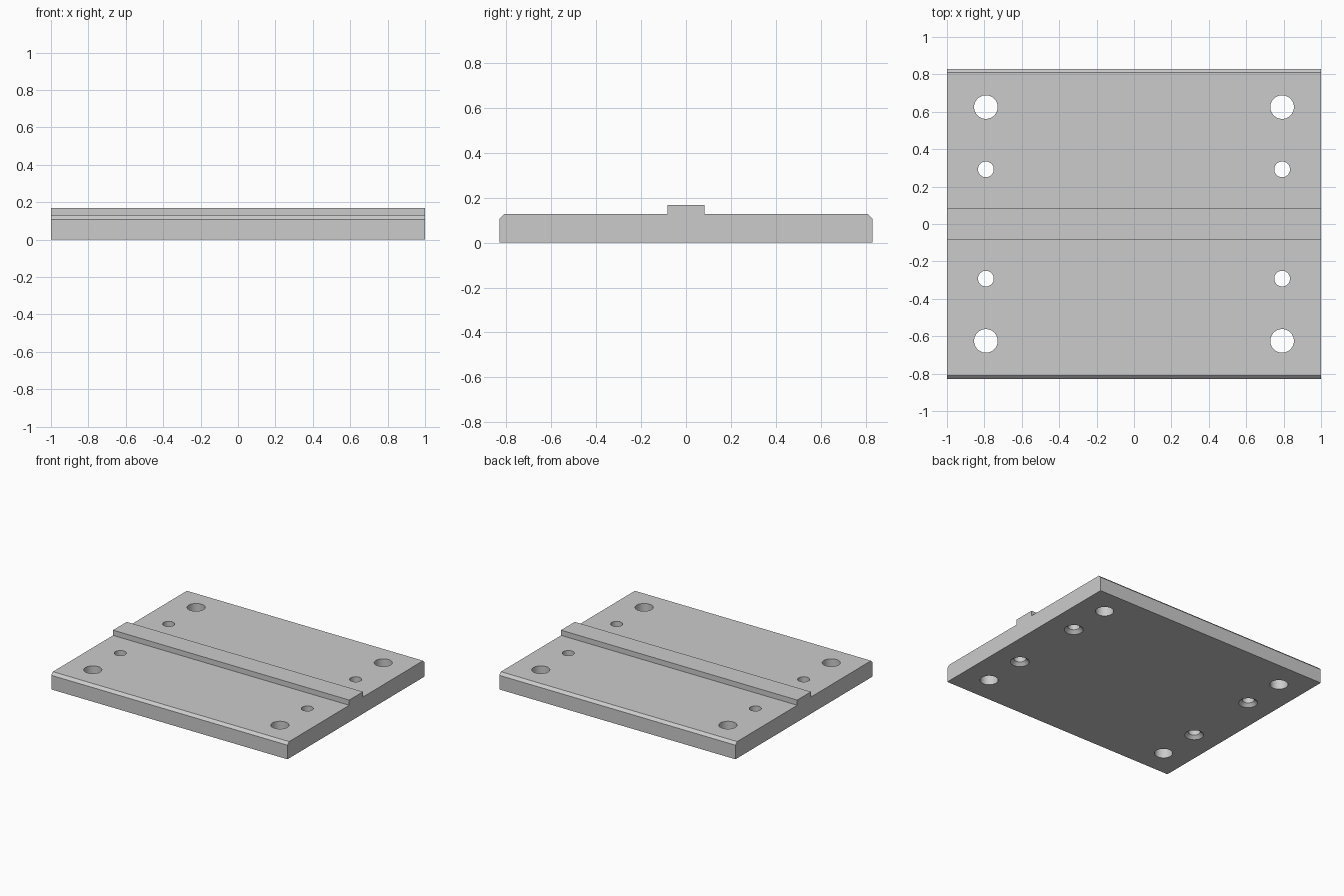
import bpy, bmesh
from math import radians
from mathutils import Matrix

cube = bpy.data.objects.get("Cube")
if cube:
    bpy.data.objects.remove(cube, do_unlink=True)

HALF_X, HALF_Y = 1.0, 0.83
PLATE_TOP, RIDGE_TOP, RIDGE_HALF = 0.128, 0.168, 0.083
CHAMFER = 0.02
BOLT_R, SCREW_R, SINK = 0.063, 0.042, 0.024

metal = bpy.data.materials.new("grey metal")
metal.use_nodes = True
grey = (0.6, 0.6, 0.6, 1)
metal.diffuse_color = grey
metal.node_tree.nodes["Principled BSDF"].inputs["Base Color"].default_value = grey


def add_object(name, bm):
    bmesh.ops.recalc_face_normals(bm, faces=bm.faces)
    mesh = bpy.data.meshes.new(name)
    bm.to_mesh(mesh)
    bm.free()
    mesh.materials.append(metal)
    obj = bpy.data.objects.new(name, mesh)
    bpy.context.collection.objects.link(obj)
    return obj


# Plate with centre ridge and chamfered long edges: one extruded profile
half = [(HALF_Y, 0), (HALF_Y, PLATE_TOP - CHAMFER), (HALF_Y - CHAMFER, PLATE_TOP),
        (RIDGE_HALF, PLATE_TOP), (RIDGE_HALF, RIDGE_TOP)]
profile = half + [(-y, z) for y, z in reversed(half)]
bm = bmesh.new()
end = bm.faces.new([bm.verts.new((-HALF_X, y, z)) for y, z in profile])
side = bmesh.ops.extrude_face_region(bm, geom=[end])["geom"]
bmesh.ops.translate(bm, vec=(2 * HALF_X, 0, 0),
                    verts=[v for v in side if isinstance(v, bmesh.types.BMVert)])
plate = add_object("mounting_plate", bm)


def lathe_pin(bm, x, y, outline, segments=48):
    """Solid of stacked rings, used to cut one hole."""
    previous = None
    for r, z in outline:
        ring = bmesh.ops.create_circle(bm, segments=segments, radius=r, cap_ends=False,
                                       matrix=Matrix.Translation((x, y, z)))["verts"]
        if previous is None:
            bm.faces.new(ring)
        else:
            for i in range(segments):
                j = (i + 1) % segments
                bm.faces.new((previous[i], previous[j], ring[j], ring[i]))
        previous = ring
    bm.faces.new(previous)


# Bolt holes run straight through; screw holes are countersunk underneath
bm = bmesh.new()
low, high = -0.05, 0.3
for sx in (-1, 1):
    for sy in (-1, 1):
        lathe_pin(bm, sx * 0.792, sy * 0.625, [(BOLT_R, low), (BOLT_R, high)])
        lathe_pin(bm, sx * 0.792, sy * 0.292,
                  [(SCREW_R + SINK - low, low), (SCREW_R, SINK), (SCREW_R, high)])
cutter = add_object("hole_cutter", bm)
cutter.hide_render = True

cut = plate.modifiers.new("holes", 'BOOLEAN')
cut.operation = 'DIFFERENCE'
cut.solver = 'EXACT'
cut.object = cutter
bpy.context.view_layer.objects.active = plate
plate.select_set(True)
cutter.select_set(False)
bpy.ops.object.modifier_apply(modifier=cut.name)
bpy.data.objects.remove(cutter, do_unlink=True)

# Smooth hole walls, crisp machined edges
bpy.ops.object.shade_smooth_by_angle(angle=radians(30))
